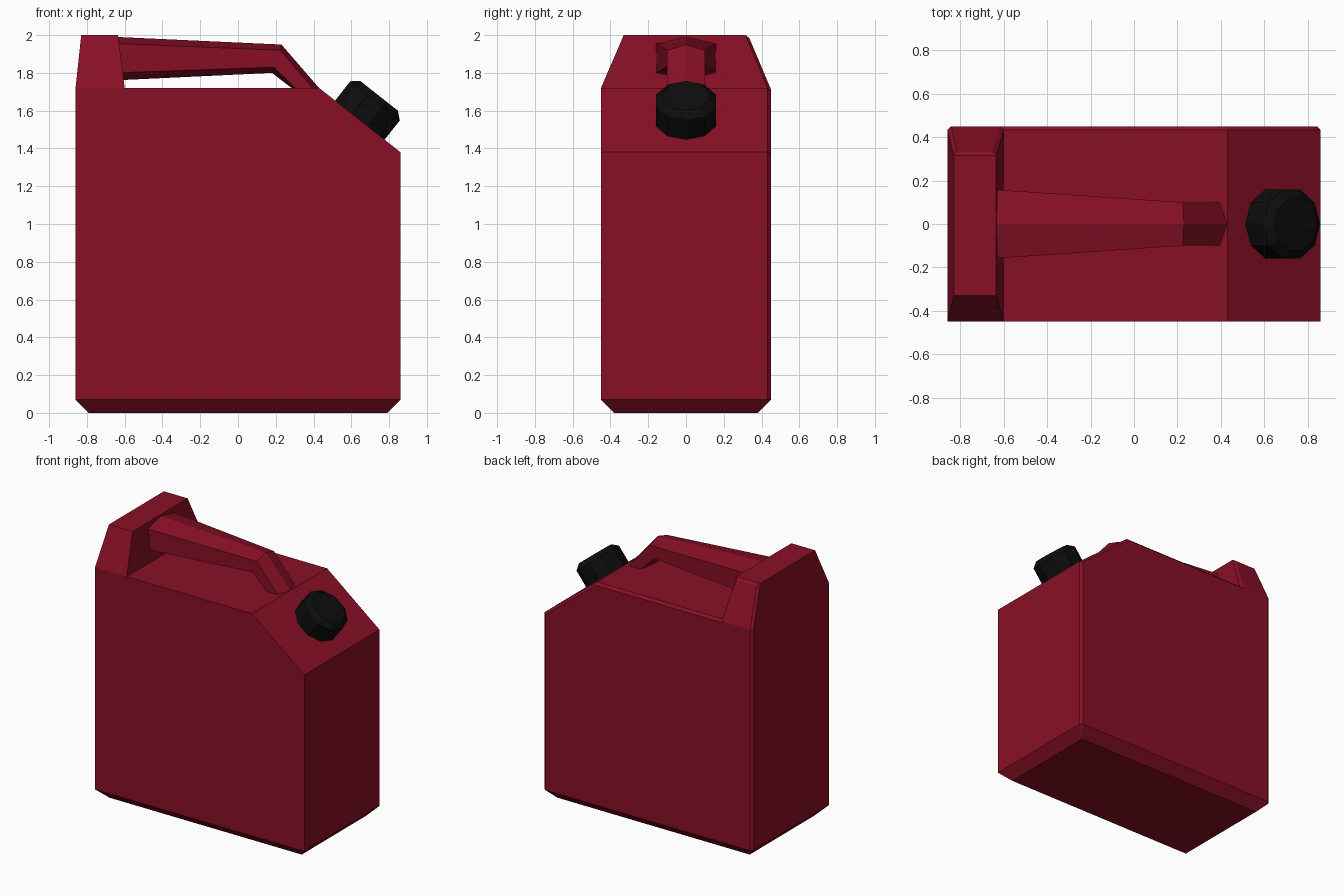
import bpy, bmesh, math
from mathutils import Vector, Matrix

if "Cube" in bpy.data.objects:
    bpy.data.objects.remove(bpy.data.objects["Cube"])


def material(name, rgb):
    m = bpy.data.materials.new(name)
    m.diffuse_color = (*rgb, 1)
    m.use_nodes = True
    m.node_tree.nodes["Principled BSDF"].inputs["Base Color"].default_value = m.diffuse_color
    return m


red = material("dark red plastic", (0.25, 0.005, 0.019))
black = material("black plastic", (0.004, 0.004, 0.004))


def finish(name, bm, mat):
    bmesh.ops.recalc_face_normals(bm, faces=bm.faces)
    mesh = bpy.data.meshes.new(name)
    bm.to_mesh(mesh)
    bm.free()
    mesh.materials.append(mat)
    obj = bpy.data.objects.new(name, mesh)
    bpy.context.collection.objects.link(obj)
    return obj


def hull(name, points, mat):
    bm = bmesh.new()
    for p in points:
        bm.verts.new(p)
    bmesh.ops.convex_hull(bm, input=bm.verts)
    bmesh.ops.dissolve_limit(bm, angle_limit=math.radians(1),
                             verts=bm.verts, edges=bm.edges)
    return finish(name, bm, mat)


def loft(name, rings, mat):
    bm = bmesh.new()
    loops = [[bm.verts.new(p) for p in ring] for ring in rings]
    n = len(loops[0])
    for a, b in zip(loops, loops[1:]):
        for i in range(n):
            j = (i + 1) % n
            bm.faces.new((a[i], a[j], b[j], b[i]))
    bm.faces.new(loops[0])
    bm.faces.new(loops[-1])
    return finish(name, bm, mat)


# Can body: sloped shoulder, chamfered base, narrow chamfer round the back face
c = 0.018
outer = [(-0.86, 0.07), (0.86, 0.07), (0.86, 1.38), (0.43, 1.72), (-0.86, 1.72)]
inner = [(-0.86 + c, 0.07), (0.86 - c, 0.07), (0.86 - c, 1.372),
         (0.424, 1.72 - c), (-0.86 + c, 1.72 - c)]
body = [(x, y, z) for x, z in outer for y in (-0.45, 0.45 - c)]
body += [(x, 0.45, z) for x, z in inner]
body += [(x, y, 0) for x in (-0.79, 0.79) for y in (-0.38, 0.38)]
hull("can_body", body, red)

# Raised tapering block at the rear end of the handle
block = [(x, y, z) for z, xs in ((1.70, (-0.86, -0.60)), (1.72, (-0.86, -0.60)))
         for x in xs for y in (-0.45, 0.45 - c)]
block += [(x, 0.45, z) for x in (-0.86 + c, -0.60 - c) for z in (1.70, 1.712)]
block += [(x, y, 2.0) for x in (-0.83, -0.635) for y in (-0.33, 0.315)]
block += [(x, 0.335, 1.985) for x in (-0.815, -0.65)]
hull("handle_block", block, red)


# Handle: six-sided bar with ridges above and below, bent down to the shoulder
def section(half, top, top_side, low_side, low):
    return [(top[0], 0, top[1]), (top_side[0], half, top_side[1]),
            (low_side[0], half, low_side[1]), (low[0], 0, low[1]),
            (low_side[0], -half, low_side[1]), (top_side[0], -half, top_side[1])]


loft("carry_handle", [
    section(0.16, (-0.66, 1.991), (-0.66, 1.956), (-0.66, 1.80), (-0.66, 1.76)),
    section(0.10, (0.23, 1.95), (0.225, 1.92), (0.19, 1.83), (0.18, 1.80)),
    section(0.10, (0.43, 1.719), (0.395, 1.719), (0.305, 1.719), (0.285, 1.719)),
], red)

# Ten-sided cap standing square on the sloped shoulder
normal = Vector((0.34, 0, 0.43)).normalized()
along = Vector((0.43, 0, -0.34)).normalized()
side = Vector((0, 1, 0))
centre = Vector((0.645, 0, 1.55))
rings = []
for r, h in ((0.167, -0.01), (0.167, 0.13), (0.127, 0.164)):
    rings.append([centre + normal * h
                  + along * r * math.cos(math.tau * i / 10)
                  + side * r * math.sin(math.tau * i / 10) for i in range(10)])
loft("screw_cap", rings, black)
